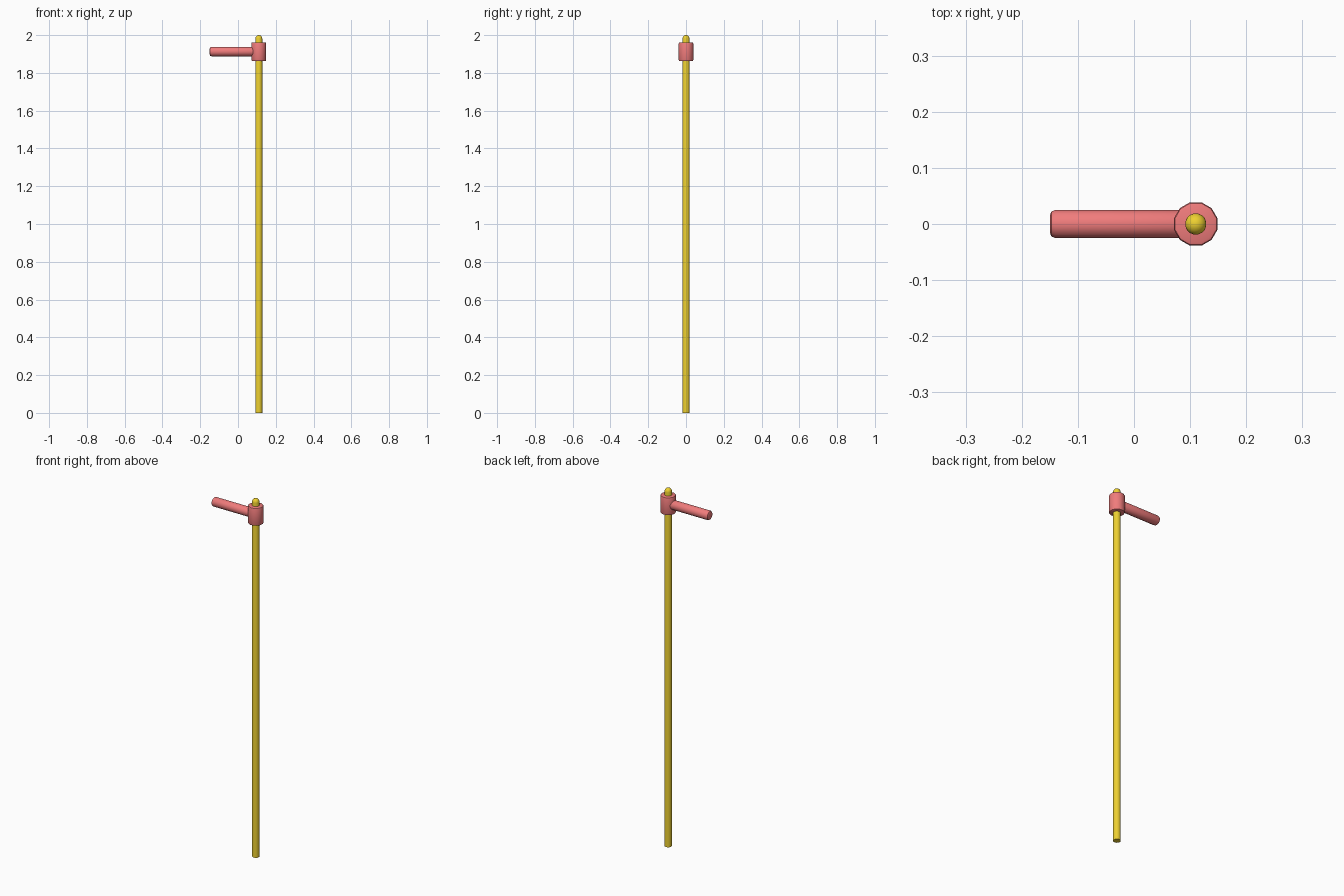
import bpy, math

if "Cube" in bpy.data.objects:
    bpy.data.objects.remove(bpy.data.objects["Cube"])

def material(name, color):
    m = bpy.data.materials.new(name)
    m.diffuse_color = color
    m.use_nodes = True
    m.node_tree.nodes["Principled BSDF"].inputs["Base Color"].default_value = m.diffuse_color
    return m

yellow = material("yellow", (0.85, 0.63, 0.03, 1))
coral = material("coral", (0.87, 0.20, 0.20, 1))

def lathe(name, profile, sides, mat, location, rotation=(0, 0, 0)):
    """Solid of revolution around local z from (radius, z) points, poles at both ends."""
    verts, faces, rings = [], [], []
    for r, z in profile:
        n = 1 if r == 0 else sides
        rings.append(range(len(verts), len(verts) + n))
        for i in range(n):
            a = 2 * math.pi * (i + 0.5) / sides
            verts.append((r * math.cos(a), r * math.sin(a), z))
    for lo, hi in zip(rings, rings[1:]):
        for i in range(sides):
            j = (i + 1) % sides
            quad = [lo[i % len(lo)], lo[j % len(lo)], hi[j % len(hi)], hi[i % len(hi)]]
            faces.append(list(dict.fromkeys(quad)))
    mesh = bpy.data.meshes.new(name)
    mesh.from_pydata(verts, [], faces)
    mesh.materials.append(mat)
    obj = bpy.data.objects.new(name, mesh)
    bpy.context.collection.objects.link(obj)
    obj.location, obj.rotation_euler = location, rotation
    bpy.ops.object.select_all(action='DESELECT')
    obj.select_set(True)
    bpy.context.view_layer.objects.active = obj
    bpy.ops.object.shade_smooth_by_angle(angle=math.radians(40))
    return obj

def rounded_rod(r, length, b):
    """Cylinder profile with softened rims."""
    k = b * (1 - math.sqrt(0.5))
    return [(0, 0), (r - b, 0), (r - k, k), (r, b),
            (r, length - b), (r - k, length - k), (r - b, length), (0, length)]

POLE_X = 0.11

# Tall pole with domed top
R = 0.019
dome = [(R * math.cos(math.radians(a)), 2.0 - R + R * math.sin(math.radians(a)))
        for a in (0, 18, 36, 54, 72)]
lathe("pole", [(0, 0), (R, 0)] + dome + [(0, 2.0)], 16, yellow, (POLE_X, 0, 0))

# Collar around the pole
lathe("collar", rounded_rod(0.040, 0.10, 0.006), 12, coral, (POLE_X, 0, 1.862))

# Side handle pointing left, starting inside the collar
lathe("handle", rounded_rod(0.026, 0.25, 0.010), 12, coral,
      (-0.15, 0, 1.913), (0, math.pi / 2, 0))
